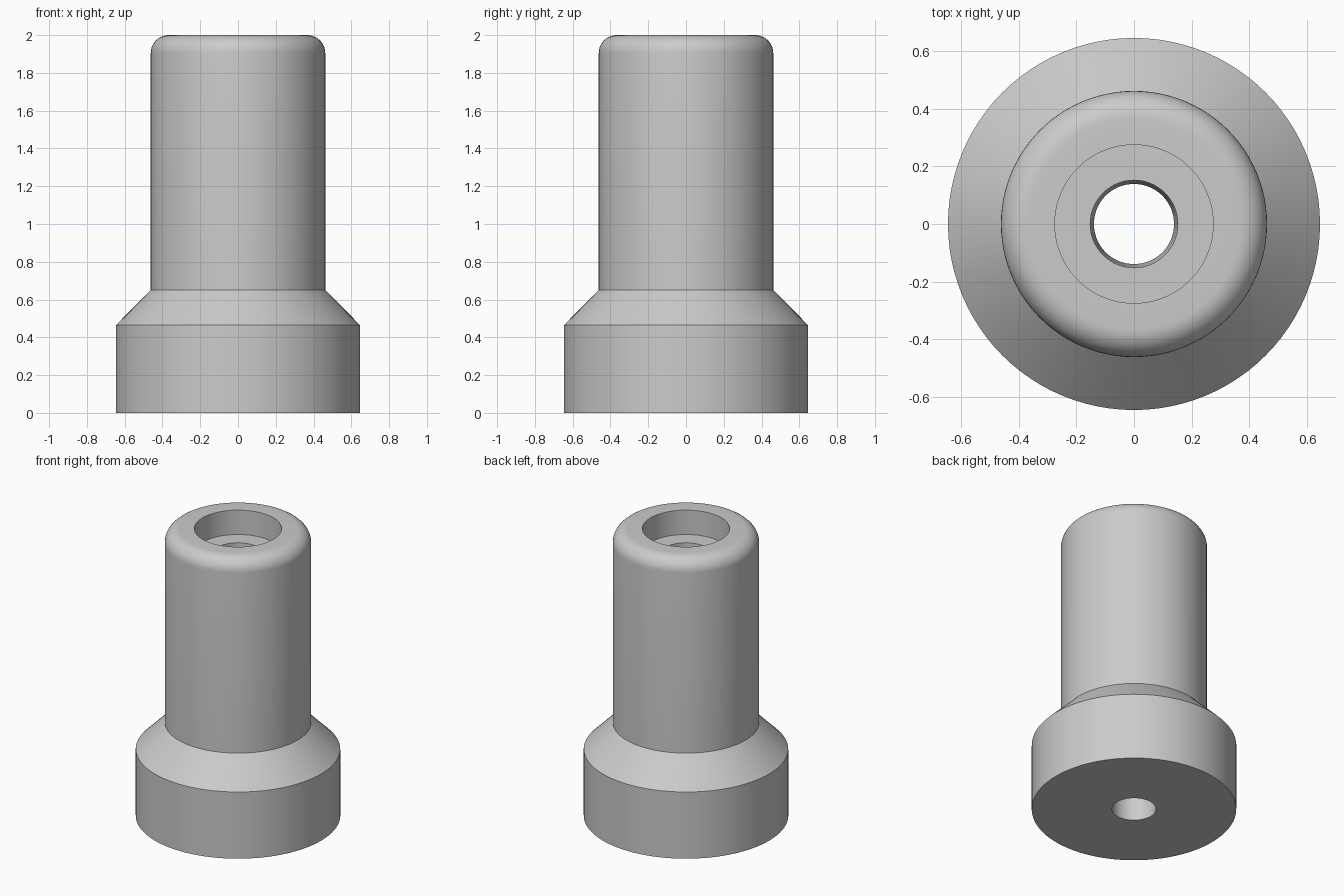
import bpy
import bmesh
from math import cos, sin, pi, radians

default_cube = bpy.data.objects.get("Cube")
if default_cube:
    bpy.data.objects.remove(default_cube, do_unlink=True)

SIDES = 96
HEIGHT = 2.0
FLANGE_R, FLANGE_TOP = 0.646, 0.465
BARREL_R, BARREL_BASE = 0.462, 0.65
FILLET = 0.095
RECESS_R, RECESS_FLOOR = 0.275, 1.83
BORE_TOP_R, BORE_BOTTOM_R = 0.152, 0.139

# Plain grey material
grey = bpy.data.materials.new("plain_grey")
grey.use_nodes = True
colour = (0.6, 0.6, 0.6, 1)
grey.diffuse_color = colour
grey.node_tree.nodes["Principled BSDF"].inputs["Base Color"].default_value = colour


def lathe(name, profile, material):
    """Revolve a closed (radius, z) profile about the z axis."""
    bm = bmesh.new()
    verts = [bm.verts.new((r, 0, z)) for r, z in profile]
    edges = [bm.edges.new((a, b)) for a, b in zip(verts, verts[1:] + verts[:1])]
    bmesh.ops.spin(bm, geom=verts + edges, cent=(0, 0, 0), axis=(0, 0, 1),
                   angle=2 * pi, steps=SIDES)
    bmesh.ops.remove_doubles(bm, verts=bm.verts, dist=1e-4)
    bmesh.ops.recalc_face_normals(bm, faces=bm.faces)
    mesh = bpy.data.meshes.new(name)
    bm.to_mesh(mesh)
    bm.free()
    mesh.materials.append(material)
    obj = bpy.data.objects.new(name, mesh)
    bpy.context.collection.objects.link(obj)
    bpy.ops.object.select_all(action="DESELECT")
    obj.select_set(True)
    bpy.context.view_layer.objects.active = obj
    bpy.ops.object.shade_smooth_by_angle(angle=radians(30))
    return obj


# Rounded shoulder at the top of the barrel
steps = 10
shoulder = [(BARREL_R - FILLET + FILLET * cos(pi / 2 * i / steps),
             HEIGHT - FILLET + FILLET * sin(pi / 2 * i / steps))
            for i in range(steps + 1)]

# Flanged sleeve: outer wall, shoulder, stepped recess and tapered through bore
outer = [(BORE_BOTTOM_R, 0), (FLANGE_R, 0), (FLANGE_R, FLANGE_TOP),
         (BARREL_R, BARREL_BASE)]
inner = [(RECESS_R, HEIGHT), (RECESS_R, RECESS_FLOOR), (BORE_TOP_R, RECESS_FLOOR)]
lathe("flanged_sleeve", outer + shoulder + inner, grey)
